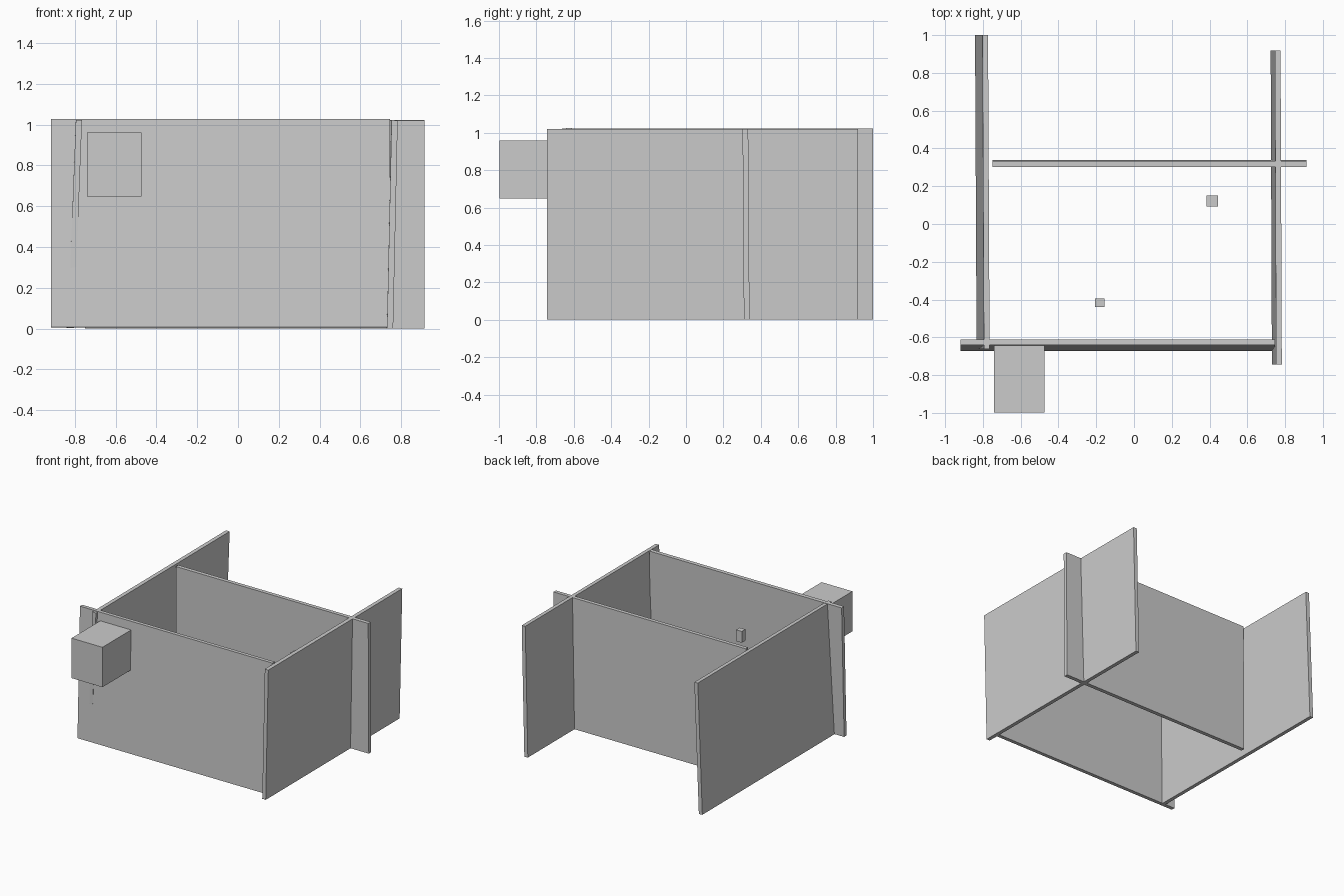
import bpy

default = bpy.data.objects.get("Cube")
if default:
    bpy.data.objects.remove(default, do_unlink=True)

# One plain grey for every part
GREY = (0.6, 0.6, 0.6, 1.0)
grey = bpy.data.materials.new("plain_grey")
grey.use_nodes = True
grey.diffuse_color = GREY
grey.node_tree.nodes["Principled BSDF"].inputs["Base Color"].default_value = GREY


def box(name, size, centre, rotation=(0, 0, 0)):
    """Flat-sided block with real dimensions, placed and turned by its centre."""
    bpy.ops.mesh.primitive_cube_add(size=1, location=centre, rotation=rotation)
    block = bpy.context.object
    block.name = name
    block.scale = size
    block.data.materials.append(grey)
    return block


THICK = 0.03
HEIGHT = 1.02
LENGTH = 1.663

# Four slightly leaning walls, each overrunning one corner
box("right_wall", (THICK, LENGTH, HEIGHT), (-0.803, 0.169, 0.513), (0, 0.038, 0.005))
box("left_wall", (THICK, LENGTH, HEIGHT), (0.753, 0.088, 0.511), (0, 0.022, 0.004))
box("front_wall", (LENGTH, THICK, HEIGHT), (-0.086, -0.641, 0.516), (-0.03, 0, 0))
box("back_wall", (LENGTH, THICK, HEIGHT), (0.082, 0.321, 0.511), (0.007, 0, 0))

# Box mounted on the outside of the front wall
box("mounted_box", (0.267, 0.365, 0.312), (-0.607, -0.815, 0.804))

# Two small blocks hanging inside the enclosure
box("small_block_front", (0.05, 0.045, 0.088), (-0.182, -0.416, 0.69))
box("small_block_back", (0.06, 0.06, 0.1), (0.415, 0.122, 0.68))
